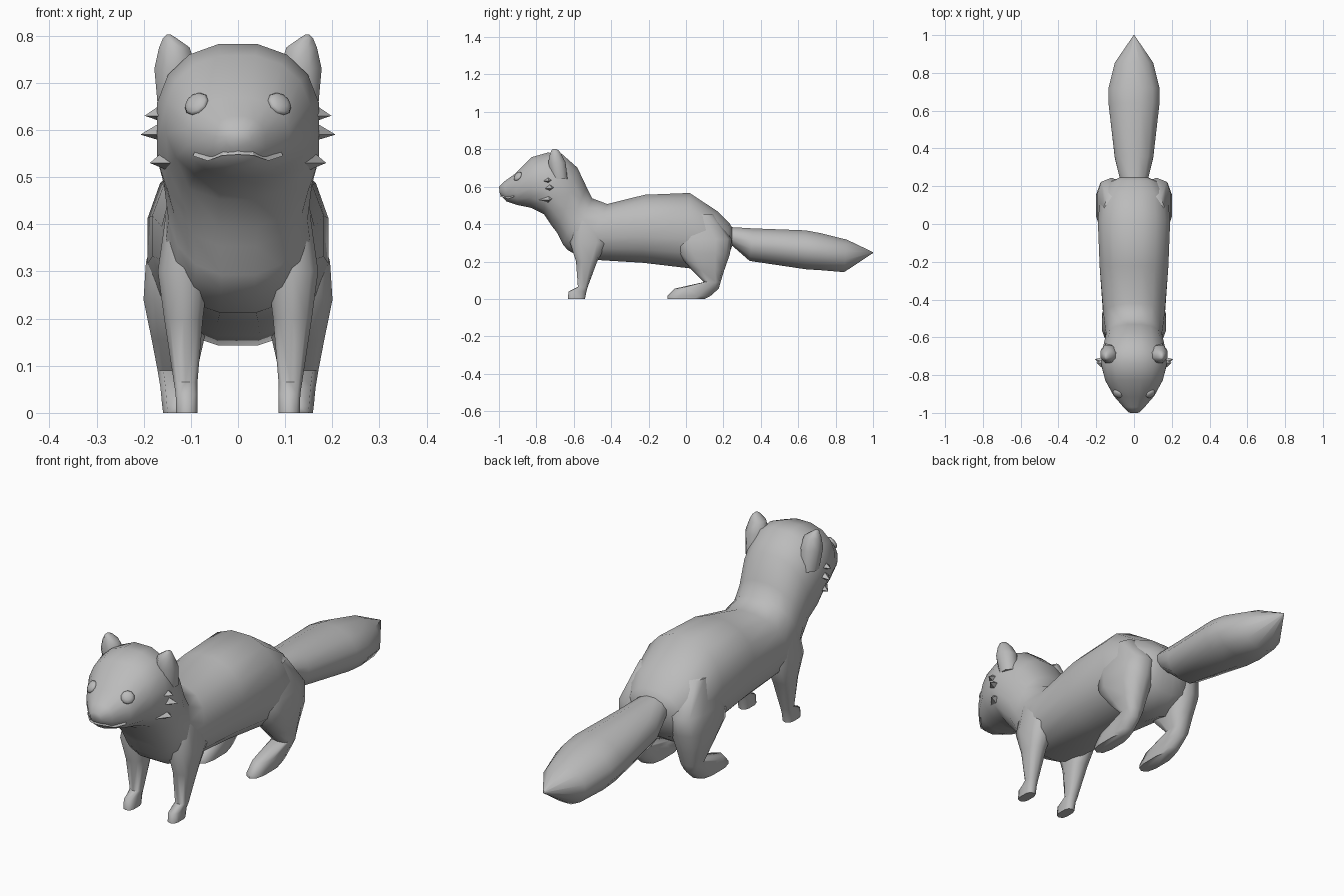
import bpy, bmesh, math
from mathutils import Vector

if "Cube" in bpy.data.objects:
    bpy.data.objects.remove(bpy.data.objects["Cube"])

fur = bpy.data.materials.new("grey fur")
fur.use_nodes = True
fur.diffuse_color = (0.5, 0.5, 0.5, 1)
fur.node_tree.nodes["Principled BSDF"].inputs["Base Color"].default_value = fur.diffuse_color


def loft(name, rings, sides, power=2.0, mirror=False, angle=60):
    """Skin a list of (centre, half_u, half_v) rings and cap both ends."""
    bm = bmesh.new()
    loops = []
    for centre, u, v in rings:
        loop = []
        for i in range(sides):
            a = 2 * math.pi * (i + 0.5) / sides
            c, s = math.cos(a), math.sin(a)
            c = math.copysign(abs(c) ** (2 / power), c)
            s = math.copysign(abs(s) ** (2 / power), s)
            loop.append(bm.verts.new(centre + u * c + v * s))
        loops.append(loop)
    for a, b in zip(loops, loops[1:]):
        for i in range(sides):
            j = (i + 1) % sides
            bm.faces.new((a[i], a[j], b[j], b[i]))
    bm.faces.new(loops[0])
    bm.faces.new(loops[-1])
    return finish(name, bm, mirror, angle)


def finish(name, bm, mirror, angle=60):
    bmesh.ops.recalc_face_normals(bm, faces=bm.faces)
    mesh = bpy.data.meshes.new(name)
    bm.to_mesh(mesh)
    bm.free()
    mesh.materials.append(fur)
    obj = bpy.data.objects.new(name, mesh)
    bpy.context.collection.objects.link(obj)
    bpy.ops.object.select_all(action="DESELECT")
    bpy.context.view_layer.objects.active = obj
    obj.select_set(True)
    bpy.ops.object.shade_smooth_by_angle(angle=math.radians(angle))
    if mirror:
        obj.modifiers.new("other side", "MIRROR")
    return obj


def spine_ring(top_y, top_z, low_y, low_z, half_width):
    top, low = Vector((0, top_y, top_z)), Vector((0, low_y, low_z))
    return (top + low) / 2, Vector((half_width, 0, 0)), (top - low) / 2


def level_ring(z, y0, y1, x0, x1):
    return (Vector(((x0 + x1) / 2, (y0 + y1) / 2, z)),
            Vector(((x1 - x0) / 2, 0, 0)), Vector((0, (y1 - y0) / 2, 0)))


# Head, neck and torso in one skin: back line, belly line, half width
body = loft("head_and_body", [spine_ring(*r) for r in (
    (-1.0, .60, -.995, .56, .028), (-.97, .63, -.96, .52, .06),
    (-.915, .67, -.90, .50, .11), (-.825, .76, -.83, .485, .155),
    (-.74, .785, -.76, .45, .175), (-.665, .78, -.72, .39, .175),
    (-.58, .705, -.69, .35, .16), (-.53, .60, -.66, .29, .15),
    (-.50, .54, -.635, .26, .155), (-.42, .51, -.55, .21, .165),
    (-.22, .56, -.23, .19, .185), (.02, .57, .02, .16, .195),
    (.17, .47, .12, .14, .18), (.23, .41, .215, .2, .13),
    (.255, .37, .25, .29, .06))], 16, 2.25)

# Bushy tail
loft("tail", [spine_ring(*r) for r in (
    (.21, .39, .21, .28, .06), (.25, .385, .25, .28, .08), (.36, .38, .34, .2, .105),
    (.64, .37, .64, .155, .14), (.72, .355, .72, .15, .14),
    (.86, .32, .845, .14, .105), (1.0, .25, 1.0, .245, .002))], 12)

# Legs with paws
loft("front_legs", [level_ring(*r) for r in (
    (.42, -.60, -.44, .05, .155), (.3, -.62, -.42, .06, .172),
    (.2, -.588, -.475, .073, .158), (.065, -.578, -.525, .085, .137),
    (.04, -.628, -.532, .085, .133), (0, -.632, -.54, .085, .132))],
    10, 2.8, True)
loft("hind_legs", [level_ring(*r) for r in (
    (.45, -.04, .15, .05, .16), (.32, -.06, .245, .04, .198),
    (.24, -.04, .235, .05, .203), (.155, .03, .205, .07, .185),
    (.09, .095, .185, .085, .172), (.055, -.06, .175, .09, .166),
    (.015, -.1, .13, .09, .162), (0, -.1, .1, .09, .16))],
    10, 2.8, True)

# Rounded ears
loft("ears", [level_ring(*r) for r in (
    (.64, -.72, -.63, .10, .172), (.73, -.74, -.64, .085, .181),
    (.775, -.73, -.665, .10, .17), (.795, -.72, -.68, .13, .16),
    (.802, -.712, -.695, .142, .152))], 8, 2.0, True)

# Pointed cheek tufts
bm = bmesh.new()
for tip_x, tip_y, z in ((.198, -.735, .63), (.207, -.715, .59), (.187, -.73, .53)):
    tip = bm.verts.new((tip_x, tip_y, z))
    root = [bm.verts.new((.14, y, z + dz)) for y, dz in
            ((-.79, .0), (-.74, .04), (-.70, .01), (-.74, -.02))]
    for a, b in zip(root, root[1:] + root[:1]):
        bm.faces.new((tip, a, b))
finish("cheek_tufts", bm, True, 30)

# Eyes sit on the face surface, slightly bulging
bpy.context.view_layer.update()


def face_point(x, z):
    hit, point, normal, _ = body.ray_cast(Vector((x, -2, z)), Vector((0, 1, 0)))
    return point, normal


point, normal = face_point(.088, .655)
bm = bmesh.new()
bmesh.ops.create_uvsphere(bm, u_segments=10, v_segments=6, radius=.028)
bmesh.ops.scale(bm, vec=(1, 1, .45), verts=bm.verts)
turn = normal.to_track_quat("Z", "Y").to_matrix()
bmesh.ops.rotate(bm, matrix=turn, verts=bm.verts)
bmesh.ops.translate(bm, vec=point, verts=bm.verts)
finish("eyes", bm, True)

# Mouth line: a narrow lip wrapped over the muzzle
bm = bmesh.new()
rows = []
for x, z in ((-.09, .548), (-.06, .54), (-.03, .55), (0, .553),
             (.03, .55), (.06, .54), (.09, .548)):
    p, n = face_point(x, z)
    rows.append([bm.verts.new(p + Vector((0, 0, .008))),
                 bm.verts.new(p + n * .008),
                 bm.verts.new(p - n * .004 - Vector((0, 0, .003)))])
for a, b in zip(rows, rows[1:]):
    for i in range(2):
        bm.faces.new((a[i], a[i + 1], b[i + 1], b[i]))
finish("mouth", bm, False, 30)
